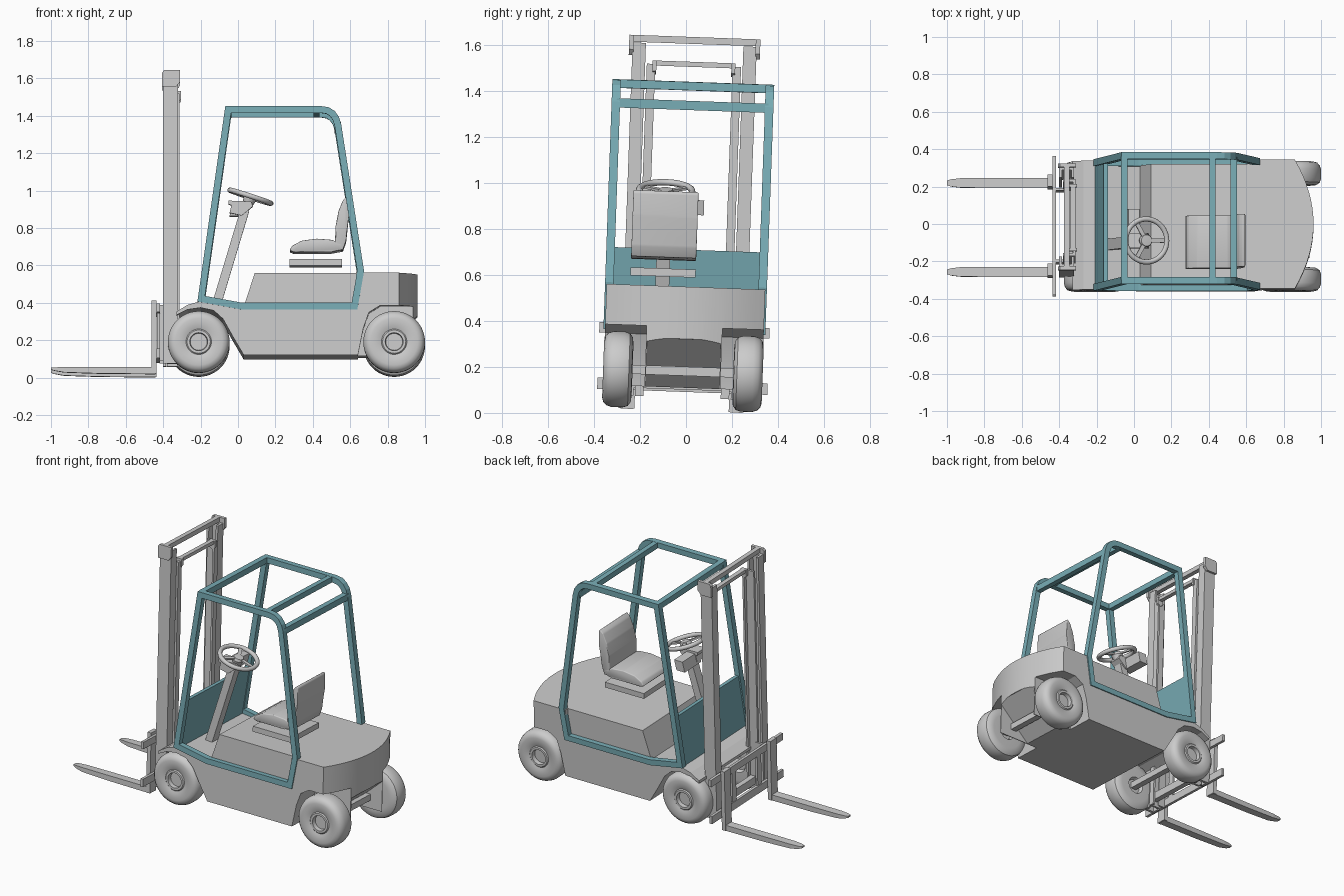
import bpy, bmesh, math
from mathutils import Matrix, Vector

if "Cube" in bpy.data.objects:
    bpy.data.objects.remove(bpy.data.objects["Cube"])

parts = []
blue = bpy.data.materials.new("cab_blue")
blue.diffuse_color = (0.19, 0.42, 0.47, 1)
blue.use_nodes = True
blue.node_tree.nodes["Principled BSDF"].inputs["Base Color"].default_value = blue.diffuse_color


def finish(name, bm, mat=None, smooth=None, bevel=0):
    if bevel:
        bmesh.ops.bevel(bm, geom=bm.edges[:], offset=bevel, segments=3, profile=0.5,
                        affect='EDGES', clamp_overlap=True)
    bmesh.ops.recalc_face_normals(bm, faces=bm.faces[:])
    me = bpy.data.meshes.new(name)
    bm.to_mesh(me)
    bm.free()
    if smooth:
        me.polygons.foreach_set("use_smooth", [True] * len(me.polygons))
        me.set_sharp_from_angle(angle=math.radians(smooth))
    if mat:
        me.materials.append(mat)
    ob = bpy.data.objects.new(name, me)
    bpy.context.collection.objects.link(ob)
    parts.append(ob)
    return ob


def prism(name, pts, a, b, axis='y', **kw):
    """Extrude a 2D profile: (x, z) along y, or (x, y) along z."""
    bm = bmesh.new()
    place = (lambda p, t: (p[0], t, p[1])) if axis == 'y' else (lambda p, t: (p[0], p[1], t))
    lo = [bm.verts.new(place(p, a)) for p in pts]
    hi = [bm.verts.new(place(p, b)) for p in pts]
    bm.faces.new(lo)
    bm.faces.new(hi[::-1])
    for i in range(len(pts)):
        j = (i + 1) % len(pts)
        bm.faces.new((lo[i], lo[j], hi[j], hi[i]))
    return finish(name, bm, **kw)


def box(name, x0, x1, y0, y1, z0, z1, **kw):
    return prism(name, [(x0, z0), (x1, z0), (x1, z1), (x0, z1)], y0, y1, **kw)


def lathe(name, prof, mtx, steps=48, smooth=35, closed=False):
    """Revolve (radius, height) points about z, then place with a matrix."""
    bm = bmesh.new()
    pts = prof + prof[:1] if closed else prof
    vs = [bm.verts.new((r, 0, h)) for r, h in pts]
    es = [bm.edges.new(p) for p in zip(vs, vs[1:])]
    bmesh.ops.spin(bm, geom=vs + es, cent=(0, 0, 0), axis=(0, 0, 1),
                   angle=math.tau, steps=steps, use_duplicate=False)
    bmesh.ops.remove_doubles(bm, verts=bm.verts[:], dist=1e-5)
    bmesh.ops.transform(bm, matrix=mtx, verts=bm.verts[:])
    return finish(name, bm, smooth=smooth)


def cut(ob, cutter):
    cutter.hide_render = True
    m = ob.modifiers.new("cut", 'BOOLEAN')
    m.operation, m.solver, m.object = 'DIFFERENCE', 'EXACT', cutter
    bpy.context.view_layer.objects.active = ob
    bpy.ops.object.modifier_apply(modifier=m.name)
    parts.remove(cutter)
    bpy.data.objects.remove(cutter)


def inset(pts, w):
    """Mitred inward offset of a counter-clockwise closed outline."""
    out = []
    for i, p in enumerate(pts):
        p = Vector(p)
        d1 = (p - Vector(pts[i - 1])).normalized()
        d2 = (Vector(pts[(i + 1) % len(pts)]) - p).normalized()
        n1, n2 = Vector((-d1.y, d1.x)), Vector((-d2.y, d2.x))
        out.append(p + (n1 + n2) * w / (1 + n1.dot(n2)))
    return out


# Chassis with front fender line
prism("chassis", [(-0.33, 0.32), (-0.33, 0.338), (-0.27, 0.375), (-0.2, 0.395), (0.03, 0.37),
                  (0.665, 0.37), (0.64, 0.108), (0.03, 0.108), (-0.03, 0.21), (-0.08, 0.30),
                  (-0.13, 0.345), (-0.2, 0.36), (-0.27, 0.35)], -0.345, 0.345)
prism("hood", [(0.03, 0.365), (0.67, 0.365), (0.67, 0.547), (0.09, 0.547)], -0.32, 0.32)

# Rear counterweight with curved tail and wheel wells
tail = [(0.96 - 0.1 * (t / 8) ** 2, 0.345 * t / 8) for t in range(-8, 9)]
weight = prism("counterweight", [(0.63, -0.345)] + tail + [(0.63, 0.345)],
               0.108, 0.547, axis='z')
well = [(0.638, 0.0), (0.642, 0.11), (0.67, 0.25), (0.70, 0.335), (0.76, 0.372), (1.1, 0.372), (1.1, 0.0)]
cut(weight, prism("well_cutter", well, -0.5, -0.165))
cut(weight, prism("well_cutter", well, 0.165, 0.5))
cut(weight, prism("tail_cutter", [(0.70, 0.0), (0.72, 0.108), (0.955, 0.32), (1.1, 0.33), (1.1, 0.0)], -0.16, 0.16))
weight.data.polygons.foreach_set("use_smooth", [True] * len(weight.data.polygons))
weight.data.set_sharp_from_angle(angle=math.radians(25))

# Wheels
tyre = [(0, 0.03), (0.045, 0.03), (0.048, 0.004), (0.062, 0.004), (0.068, 0.01), (0.085, 0.004),
        (0.125, 0), (0.145, 0.006), (0.158, 0.02), (0.165, 0.042), (0.165, 0.09),
        (0.158, 0.112), (0.14, 0.125), (0.11, 0.128), (0.055, 0.128), (0.045, 0.105), (0, 0.105)]
for x, end in ((-0.21, "front"), (0.835, "rear")):
    for s, side in ((-1, "near"), (1, "far")):
        lathe(f"{end}_wheel_{side}", tyre, Matrix.Translation((x, s * 0.347, 0.178)) @
              Matrix.Rotation(s * math.pi / 2, 4, 'X'))
    box(f"{end}_axle", x - 0.02, x + 0.02, -0.25, 0.25, 0.16, 0.2)

# Cab frame: one closed loop per side
outer = [(-0.217, 0.393), (0.02, 0.35), (0.638, 0.35), (0.674, 0.555), (0.552, 1.34),
         (0.54, 1.38), (0.517, 1.412), (0.485, 1.432), (0.445, 1.438), (-0.068, 1.438)]
inner = inset(outer, 0.036)
for s in (-1, 1):
    bm = bmesh.new()
    rings = [[bm.verts.new((p[0], s * y, p[1])) for p in loop]
             for loop, y in ((outer, 0.352), (inner, 0.352), (inner, 0.315), (outer, 0.315))]
    n = len(outer)
    for k in range(4):
        a, b = rings[k], rings[(k + 1) % 4]
        for i in range(n):
            j = (i + 1) % n
            bm.faces.new((a[i], a[j], b[j], b[i]))
    finish("cab_side_" + ("near" if s < 0 else "far"), bm, mat=blue)
for name, x, z, w, h in (("roof_bar_front", -0.052, 1.419, 0.036, 0.038),
                         ("roof_bar_middle", 0.42, 1.419, 0.032, 0.036),
                         ("roof_bar_rear", 0.533, 1.335, 0.034, 0.04)):
    box(name, x - w / 2, x + w / 2, -0.33, 0.33, z - h / 2, z + h / 2, mat=blue)
prism("dash_panel", [(-0.208, 0.393), (-0.185, 0.393), (-0.14, 0.708), (-0.163, 0.708)],
      -0.33, 0.33, mat=blue)

# Seat, off to the near side
sy0, sy1 = -0.243, 0.04
box("seat_base", 0.275, 0.555, sy0, sy1, 0.588, 0.623)
prism("seat_cushion", [(0.275, 0.67), (0.29, 0.695), (0.34, 0.722), (0.42, 0.733), (0.5, 0.727),
                       (0.56, 0.705), (0.555, 0.672), (0.5, 0.662), (0.3, 0.66)],
      sy0, sy1, smooth=40, bevel=0.006)
prism("seat_back", [(0.518, 0.70), (0.522, 0.80), (0.537, 0.88), (0.562, 0.94), (0.585, 0.962),
                    (0.595, 0.95), (0.592, 0.85), (0.578, 0.72), (0.56, 0.67), (0.53, 0.68)],
      sy0, sy1, smooth=40, bevel=0.006)

# Steering column and wheel
cy = -0.103
prism("steering_column", [(-0.14, 0.385), (-0.09, 0.385), (0.06, 0.885), (0.015, 0.9)],
      cy - 0.03, cy + 0.03)
prism("column_head", [(-0.045, 0.875), (0.02, 0.86), (0.08, 0.91), (0.07, 0.935), (-0.05, 0.94), (-0.05, 0.92), (-0.035, 0.915)],
      cy - 0.04, cy + 0.04)
prism("control_box", [(-0.045, 0.86), (0.015, 0.86), (0.03, 0.925), (-0.03, 0.925)], cy, 0.066)
tilt = Matrix.Translation((0.066, cy, 0.962)) @ Matrix.Rotation(math.radians(18), 4, 'Y')
rim = [(0.115 + 0.014 * math.cos(a * math.tau / 10), 0.014 * math.sin(a * math.tau / 10)) for a in range(10)]
lathe("steering_wheel_rim", rim, tilt, smooth=60, closed=True)
lathe("steering_wheel_hub", [(0, 0.008), (0.03, 0.006), (0.036, -0.01), (0.025, -0.05), (0, -0.05)], tilt, 24)
for i in range(3):
    sp = box("steering_spoke", 0.02, 0.115, -0.011, 0.011, -0.008, 0.002)
    sp.data.transform(tilt @ Matrix.Rotation(i * math.tau / 3, 4, 'Z'))

# Mast, carriage and forks, mirrored left and right
channel = [(-0.40, 0.27), (-0.32, 0.27), (-0.32, 0.212), (-0.335, 0.212), (-0.335, 0.252),
           (-0.385, 0.252), (-0.385, 0.212), (-0.40, 0.212)]
slim = [(-0.38, 0.205), (-0.312, 0.205), (-0.312, 0.168), (-0.325, 0.168), (-0.325, 0.19), (-0.38, 0.19)]
for s, side in ((-1, "near"), (1, "far")):
    flip = lambda pts: [(x, s * y) for x, y in pts]
    prism("outer_rail_" + side, flip(channel), 0.065, 1.60, axis='z')
    prism("inner_rail_" + side, flip(slim), 0.065, 1.51, axis='z')
    prism("mast_cap_" + side, [(-0.405, 1.545), (-0.33, 1.545), (-0.31, 1.57), (-0.31, 1.633), (-0.395, 1.633), (-0.405, 1.62)],
          s * 0.265, s * 0.285)
    prism("inner_cap_" + side, [(-0.345, 1.48), (-0.325, 1.465), (-0.305, 1.48), (-0.305, 1.525), (-0.345, 1.525)],
          s * 0.163, s * 0.18)
    box("carriage_upright_" + side, -0.432, -0.418, s * 0.11, s * 0.15, 0.12, 0.37)
    box("carriage_bracket_" + side, -0.42, -0.37, s * 0.185, s * 0.2, 0.08, 0.38)
    # Fork: upright shank and tapering tine with narrowed tip
    box("fork_shank_" + side, -0.462, -0.435, s * 0.205, s * 0.27, 0.01, 0.40)
    bm = bmesh.new()
    loops = []
    for x, w, z0, z1 in ((-0.44, 0.027, 0.008, 0.045), (-0.75, 0.027, 0.011, 0.045), (-0.93, 0.025, 0.017, 0.045),
                         (-0.98, 0.019, 0.026, 0.044), (-1.0, 0.012, 0.032, 0.043)):
        loops.append([bm.verts.new((x, s * 0.238 + dy, z)) for dy, z in
                      ((-w, z0), (w, z0), (w, z1), (-w, z1))])
    for a, b in zip(loops, loops[1:]):
        for i in range(4):
            bm.faces.new((a[i], a[i - 1], b[i - 1], b[i]))
    bm.faces.new(loops[0])
    bm.faces.new(loops[-1])
    finish("fork_tine_" + side, bm)
box("mast_top_bar", -0.375, -0.345, -0.283, 0.283, 1.603, 1.633)
box("inner_top_bar", -0.34, -0.312, -0.18, 0.18, 1.503, 1.525)
box("mast_bottom_bar", -0.36, -0.325, -0.22, 0.22, 0.10, 0.15)
box("carriage_upper_bar", -0.436, -0.418, -0.37, 0.37, 0.335, 0.38)
box("carriage_lower_bar", -0.436, -0.418, -0.37, 0.37, 0.09, 0.14)

# The whole vehicle leans slightly sideways
lean = (Matrix.Translation((0, 0, 0.55)) @ Matrix.Rotation(-0.036, 4, 'X') @
        Matrix.Translation((0, 0, -0.55)))
for ob in parts:
    ob.data.transform(lean)
low = min(v.co.z for ob in parts for v in ob.data.vertices)
for ob in parts:
    ob.data.transform(Matrix.Translation((0, 0, -low)))
